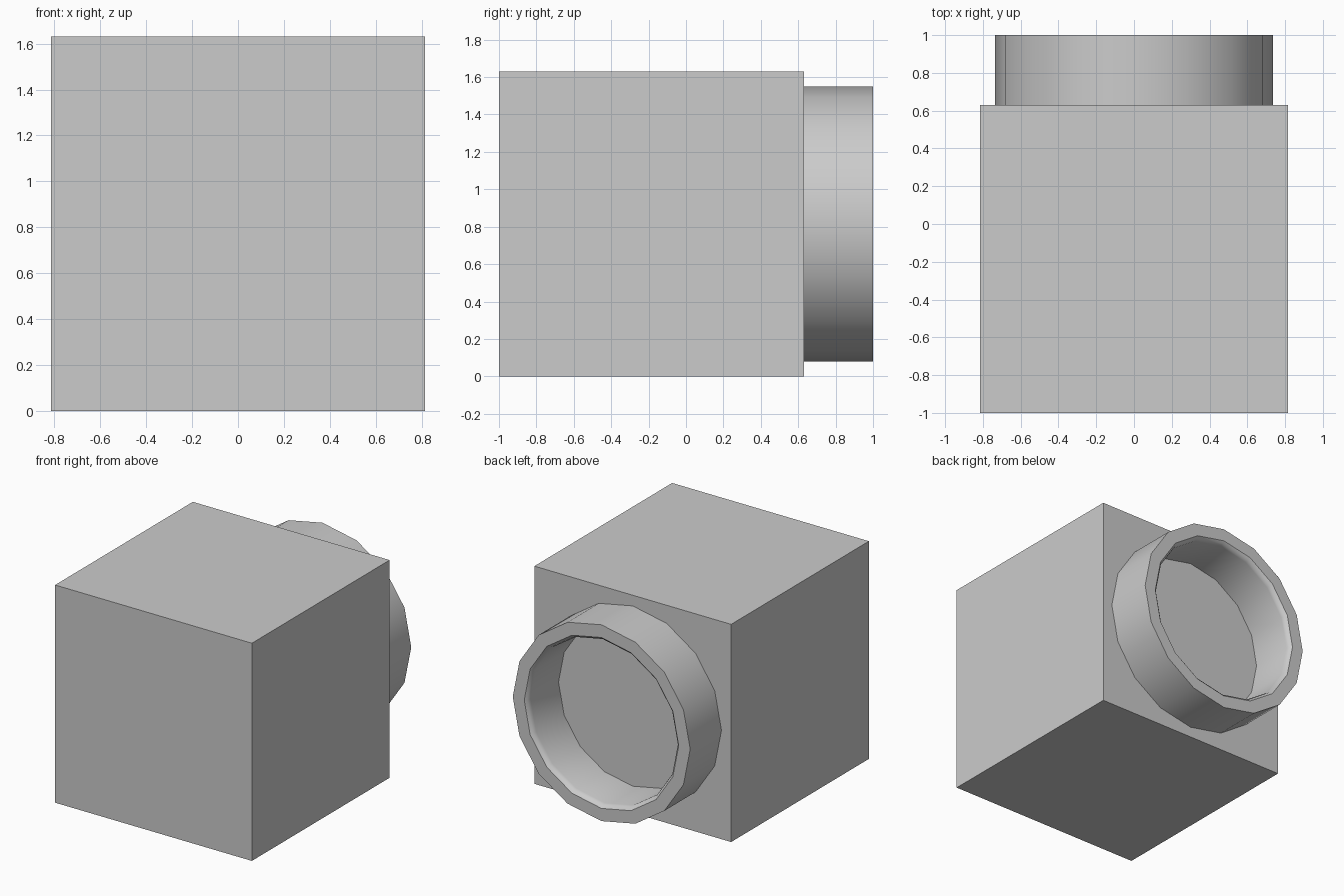
import bpy, bmesh, math

if "Cube" in bpy.data.objects:
    bpy.data.objects.remove(bpy.data.objects["Cube"])

SIDES = 16
BACK = 0.63      # rear face of the block
MID_Z = 0.815    # tube axis height


def finish(name, bm):
    bmesh.ops.recalc_face_normals(bm, faces=bm.faces)
    mesh = bpy.data.meshes.new(name)
    bm.to_mesh(mesh)
    bm.free()
    obj = bpy.data.objects.new(name, mesh)
    bpy.context.collection.objects.link(obj)
    return obj


# Solid block
bm = bmesh.new()
bmesh.ops.create_cube(bm, size=1.63)
bmesh.ops.translate(bm, verts=bm.verts, vec=(0, BACK - 0.815, MID_Z))
finish("block", bm)

# Rear collar: profile of (radius, y) swept round the y axis, eased inner lip
profile = [(0.735, BACK), (0.735, 1.0), (0.64, 1.0),
           (0.623, 0.985), (0.615, 0.96), (0.615, BACK)]
bm = bmesh.new()
rings = []
for r, y in profile:
    rings.append([bm.verts.new((r * math.cos(a), y, MID_Z + r * math.sin(a)))
                  for a in (2 * math.pi * i / SIDES for i in range(SIDES))])
for a, b in zip(rings, rings[1:]):
    for i in range(SIDES):
        j = (i + 1) % SIDES
        bm.faces.new((a[i], a[j], b[j], b[i]))
collar = finish("rear_collar", bm)

# Open underside is hidden against the block, so make sure normals face out
test = collar.data.polygons[0]
radial = test.center.x * test.normal.x + (test.center.z - MID_Z) * test.normal.z
if radial < 0:
    collar.data.flip_normals()

bpy.ops.object.select_all(action='DESELECT')
collar.select_set(True)
bpy.context.view_layer.objects.active = collar
bpy.ops.object.shade_smooth_by_angle(angle=math.radians(35))
